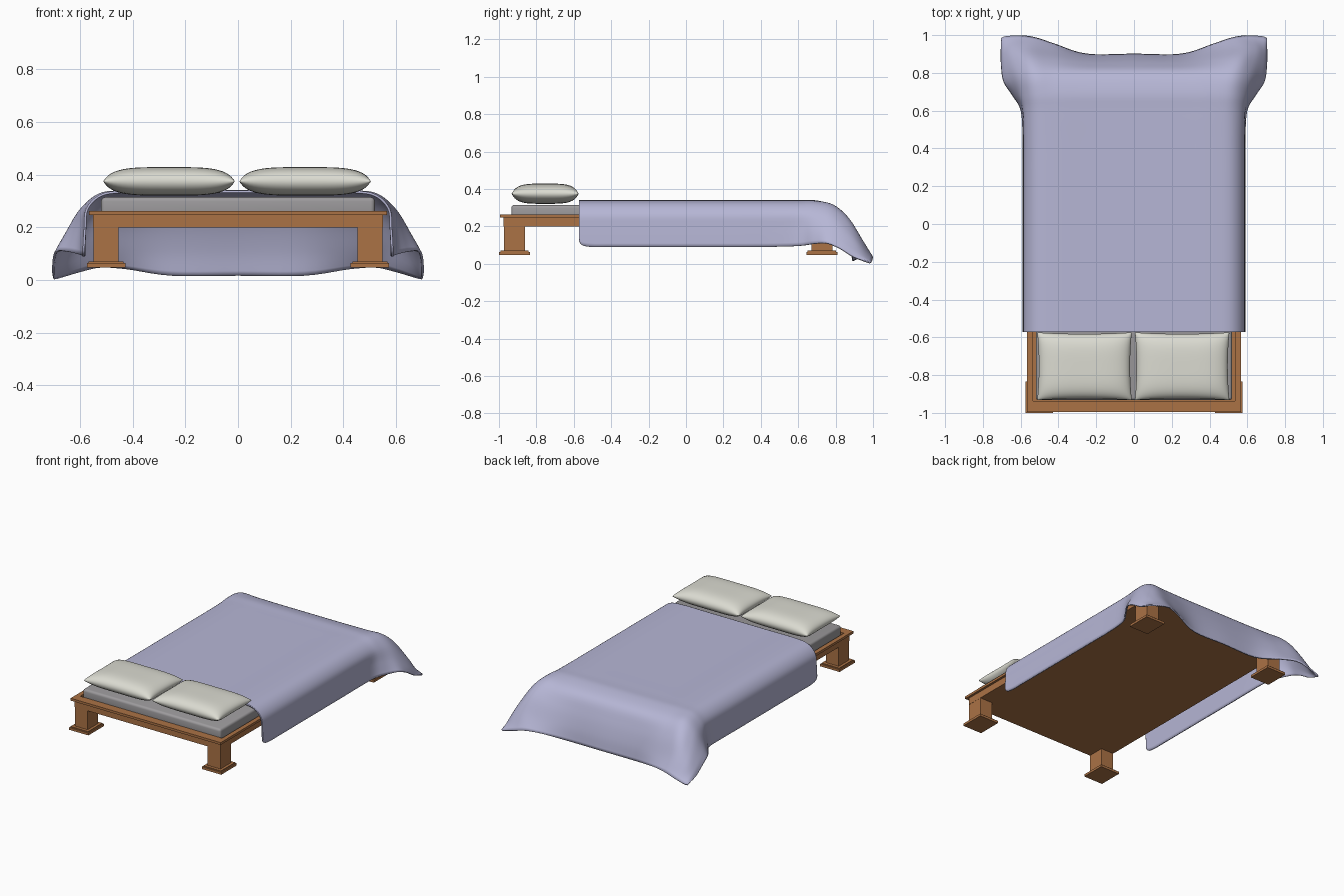
import bpy, bmesh, math
from mathutils import Vector

if "Cube" in bpy.data.objects:
    bpy.data.objects.remove(bpy.data.objects["Cube"])


def material(name, rgb):
    m = bpy.data.materials.new(name)
    m.diffuse_color = (*rgb, 1)
    m.use_nodes = True
    m.node_tree.nodes["Principled BSDF"].inputs["Base Color"].default_value = m.diffuse_color
    return m


WOOD = material("warm wood", (0.41, 0.17, 0.06))
LILAC = material("lilac cloth", (0.47, 0.47, 0.67))
CREAM = material("cream linen", (0.71, 0.71, 0.64))
GREY = material("grey mattress", (0.34, 0.33, 0.34))


def finish(name, bm, mat, angle=None):
    me = bpy.data.meshes.new(name)
    bm.to_mesh(me)
    bm.free()
    me.materials.append(mat)
    ob = bpy.data.objects.new(name, me)
    bpy.context.collection.objects.link(ob)
    if angle:
        bpy.ops.object.select_all(action='DESELECT')
        ob.select_set(True)
        bpy.context.view_layer.objects.active = ob
        bpy.ops.object.shade_smooth_by_angle(angle=math.radians(angle))
    return ob


def add_box(bm, x0, x1, y0, y1, z0, z1):
    verts = bmesh.ops.create_cube(bm, size=1)["verts"]
    for v in verts:
        v.co = ((x0 + x1) / 2 + v.co.x * (x1 - x0),
                (y0 + y1) / 2 + v.co.y * (y1 - y0),
                (z0 + z1) / 2 + v.co.z * (z1 - z0))


def box(name, mat, *dims, bevel=0, segments=1, angle=None):
    bm = bmesh.new()
    add_box(bm, *dims)
    if bevel:
        bmesh.ops.bevel(bm, geom=bm.edges[:], offset=bevel, segments=segments,
                        profile=0.5, affect='EDGES')
    return finish(name, bm, mat, angle)


# bed base and the thin rim around the mattress
box("bed_base", WOOD, -0.55, 0.55, -0.975, 0.785, 0.2, 0.248)
rim = bmesh.new()
for s in (-1, 1):
    add_box(rim, *sorted((s * 0.535, s * 0.566)), -0.937, 0.748, 0.247, 0.263)
for y0, y1 in ((-0.995, -0.937), (0.748, 0.806)):
    add_box(rim, -0.566, 0.566, y0, y1, 0.247, 0.263)
finish("bed_rim", rim, WOOD)

# legs with stepped feet
for sx, side in ((-1, "left"), (1, "right")):
    for cy, end in ((-0.917, "front"), (0.726, "rear")):
        leg = bmesh.new()
        for cx, hx, hy, z0, z1 in ((0.501, 0.048, 0.056, 0.07, 0.21),
                                   (0.501, 0.066, 0.076, 0.064, 0.07),
                                   (0.501, 0.073, 0.083, 0.048, 0.064)):
            add_box(leg, sx * cx - hx, sx * cx + hx, cy - hy, cy + hy, z0, z1)
        finish(f"{end}_{side}_leg", leg, WOOD)

# mattress
box("mattress", GREY, -0.52, 0.52, -0.933, 0.744, 0.24, 0.315,
    bevel=0.016, segments=4, angle=40)


# pillows: two puffed sheets joined along a thin seam, corners drawn out
def pillow(name, cx, cy, cz, hx, hy, hz, n=28):
    bm = bmesh.new()
    ts = [math.sin(math.pi / 2 * (2 * i / n - 1)) for i in range(n + 1)]
    for s in (1, -1):
        grid = [[bm.verts.new((
            cx + hx * u * (1 - 0.035 * (1 - v * v)),
            cy + hy * v * (1 - 0.045 * (1 - u * u)),
            cz + s * hz * math.sqrt(max(0, (1 - u ** 4) * (1 - v ** 4)))))
            for u in ts] for v in ts]
        for j in range(n):
            for i in range(n):
                q = [grid[j][i], grid[j][i + 1], grid[j + 1][i + 1], grid[j + 1][i]]
                bm.faces.new(q if s > 0 else q[::-1])
    bmesh.ops.remove_doubles(bm, verts=bm.verts[:], dist=0.00005)
    finish(name, bm, CREAM, 70)


pillow("left_pillow", -0.262, -0.753, 0.375, 0.25, 0.179, 0.054)
pillow("right_pillow", 0.255, -0.753, 0.375, 0.25, 0.179, 0.054)

# blanket: half cross-section of the straight length (x, z), centre to hem
SECTION = [(0.25, 0.34), (0.42, 0.34), (0.52, 0.327), (0.577, 0.272),
           (0.586, 0.19), (0.59, 0.09)]
# blanket: draped foot end with flared corners, rows from bend to hem
DRAPE = [
    [(.25, .6, .34), (.42, .6, .34), (.52, .6, .328), (.58, .6, .274), (.592, .6, .19), (.6, .6, .096)],
    [(.25, .7, .338), (.42, .7, .338), (.525, .69, .33), (.59, .68, .275), (.622, .68, .19), (.645, .68, .108)],
    [(.25, .8, .302), (.42, .8, .305), (.53, .785, .314), (.605, .775, .262), (.657, .76, .175), (.69, .75, .112)],
    [(.25, .85, .215), (.425, .867, .222), (.55, .87, .245), (.628, .86, .192), (.682, .84, .122), (.703, .82, .085)],
    [(.25, .885, .11), (.43, .92, .118), (.56, .94, .135), (.642, .935, .105), (.691, .915, .063), (.706, .9, .036)],
    [(.25, .902, .018), (.42, .955, .045), (.52, .988, .052), (.6, .999, .036), (.68, .994, .014), (.703, .985, .01)],
]


def full_row(half):
    half = [Vector(p) for p in half]
    mirrored = [Vector((-p.x, p.y, p.z)) for p in reversed(half)]
    return mirrored + [Vector((0, half[0].y, half[0].z))] + half


def spline(pts, steps):
    """Smooth curve passing through every point."""
    ext = [2 * pts[0] - pts[1]] + pts + [2 * pts[-1] - pts[-2]]
    out = []
    for a, b, c, d in zip(ext, ext[1:], ext[2:], ext[3:]):
        for k in range(steps):
            t = k / steps
            out.append(0.5 * (2 * b + (c - a) * t + (2 * a - 5 * b + 4 * c - d) * t * t
                              + (3 * b - a - 3 * c + d) * t ** 3))
    return out + [pts[-1]]


rows = []
for y, hem in ((-0.572, 0.125), (-0.555, 0.1), (-0.5, 0.09), (-0.42, 0.09),
               (-0.28, 0.09), (0, 0.09), (0.28, 0.09), (0.45, 0.091)):
    rows.append(full_row([(x, y, max(z, hem)) for x, z in SECTION]))
rows += [full_row(r) for r in DRAPE]
rows = [spline(r, 5) for r in rows]
columns = [spline(list(c), 5) for c in zip(*rows)]

cloth = bmesh.new()
grid = [[cloth.verts.new(p) for p in col] for col in columns]
for a, b in zip(grid, grid[1:]):
    for j in range(len(a) - 1):
        cloth.faces.new((a[j], b[j], b[j + 1], a[j + 1]))
blanket = finish("blanket", cloth, LILAC, 50)
solid = blanket.modifiers.new("thickness", 'SOLIDIFY')
solid.thickness = 0.009
solid.offset = -1
